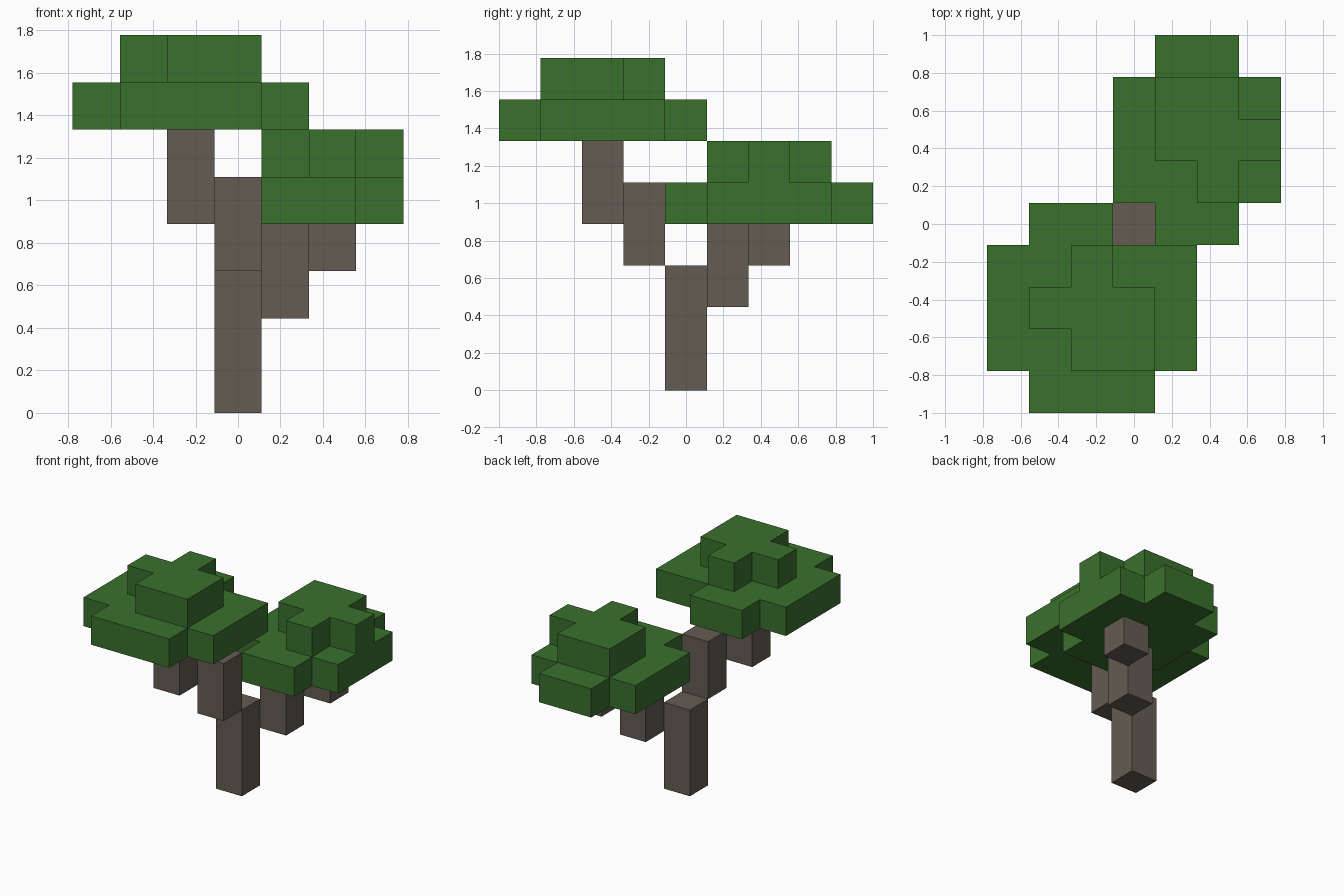
import bpy
import bmesh
from mathutils import Vector

U = 2 / 9  # edge length of one block

cube = bpy.data.objects.get("Cube")
if cube:
    bpy.data.objects.remove(cube, do_unlink=True)


def make_material(name, rgb):
    mat = bpy.data.materials.new(name)
    mat.use_nodes = True
    color = (*rgb, 1)
    mat.diffuse_color = color
    mat.node_tree.nodes["Principled BSDF"].inputs["Base Color"].default_value = color
    return mat


def block_layer(name, mat, rows, bottom, top):
    """Extrude a plan of block rows (y, first x, last x) between two levels."""
    bm = bmesh.new()
    for y, first, last in rows:
        for x in range(first, last + 1):
            corners = ((-.5, -.5), (.5, -.5), (.5, .5), (-.5, .5))
            bm.faces.new([bm.verts.new(((x + dx) * U, (y + dy) * U, bottom * U))
                          for dx, dy in corners])
    bmesh.ops.remove_doubles(bm, verts=bm.verts[:], dist=0.001)
    result = bmesh.ops.extrude_face_region(bm, geom=bm.faces[:], use_keep_orig=True)
    raised = [v for v in result["geom"] if isinstance(v, bmesh.types.BMVert)]
    bmesh.ops.translate(bm, verts=raised, vec=Vector((0, 0, (top - bottom) * U)))
    bmesh.ops.recalc_face_normals(bm, faces=bm.faces[:])
    # Merge the block grid into clean flat faces
    bmesh.ops.dissolve_limit(bm, angle_limit=0.02, verts=bm.verts[:], edges=bm.edges[:])
    mesh = bpy.data.meshes.new(name)
    bm.to_mesh(mesh)
    bm.free()
    mesh.materials.append(mat)
    obj = bpy.data.objects.new(name, mesh)
    bpy.context.collection.objects.link(obj)
    return obj


bark = make_material("bark_brown", (0.127, 0.107, 0.084))
leaves = make_material("leaf_green", (0.042, 0.162, 0.026))

# Trunk and the stepped branches: block x, block y, bottom and top level
for name, x, y, bottom, top in (
    ("trunk", 0, 0, 0, 3),
    ("front_branch_lower", 0, -1, 3, 5),
    ("front_branch_upper", -1, -2, 4, 6),
    ("back_branch_lower", 1, 1, 2, 4),
    ("back_branch_upper", 2, 2, 3, 4),
):
    block_layer(name, bark, [(y, x, x)], bottom, top)

# Front canopy, the higher one
block_layer("front_canopy_base", leaves,
            [(-4, -2, 0), (-3, -3, 1), (-2, -3, 1), (-1, -3, 1), (0, -2, -1)], 6, 7)
block_layer("front_canopy_crown", leaves,
            [(-3, -1, 0), (-2, -2, 0), (-1, -1, -1)], 7, 8)

# Back canopy, the lower one
block_layer("back_canopy_base", leaves,
            [(0, 1, 2), (1, 0, 3), (2, 0, 3), (3, 0, 3), (4, 1, 2)], 4, 5)
block_layer("back_canopy_crown", leaves,
            [(1, 2, 2), (2, 1, 3), (3, 1, 2)], 5, 6)
